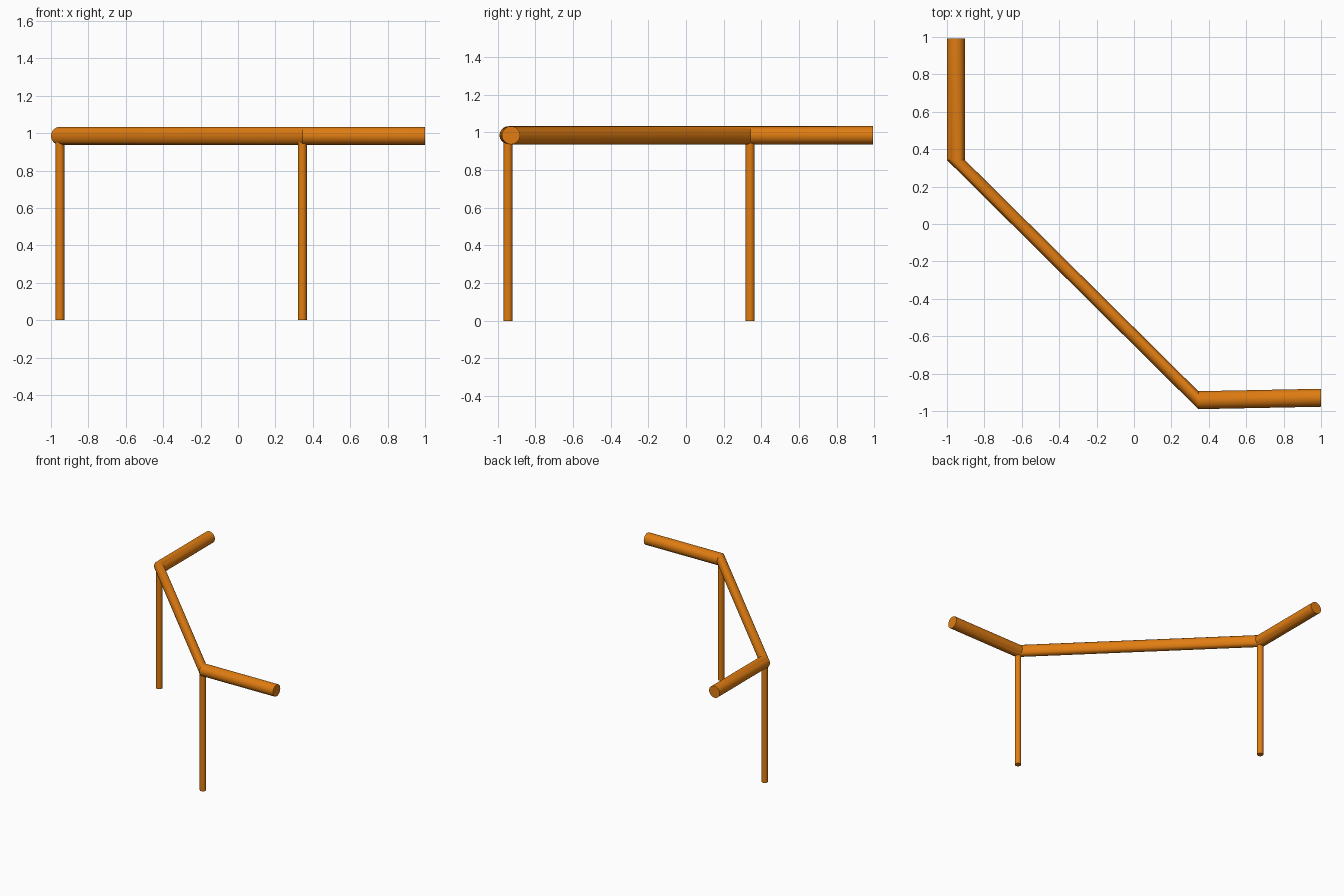
import bpy, bmesh, math
from mathutils import Vector

if "Cube" in bpy.data.objects:
    bpy.data.objects.remove(bpy.data.objects["Cube"])

orange = bpy.data.materials.new("orange paint")
orange.diffuse_color = (0.75, 0.205, 0.006, 1)
orange.use_nodes = True
orange.node_tree.nodes["Principled BSDF"].inputs["Base Color"].default_value = orange.diffuse_color

N = 32


def loft(name, stations):
    """Skin circles given as (centre, horizontal axis, vertical axis, radius)."""
    bm = bmesh.new()
    rings = []
    for c, u, v, r in stations:
        rings.append([bm.verts.new(Vector(c)
                      + Vector(u) * r * math.cos(2 * math.pi * i / N)
                      + Vector(v) * r * math.sin(2 * math.pi * i / N)) for i in range(N)])
    for a, b in zip(rings, rings[1:]):
        for i in range(N):
            j = (i + 1) % N
            bm.faces.new((a[i], a[j], b[j], b[i]))
    bm.faces.new(rings[0])
    bm.faces.new(rings[-1])
    bmesh.ops.recalc_face_normals(bm, faces=bm.faces)
    me = bpy.data.meshes.new(name)
    bm.to_mesh(me)
    bm.free()
    me.materials.append(orange)
    ob = bpy.data.objects.new(name, me)
    bpy.context.collection.objects.link(ob)
    bpy.ops.object.select_all(action='DESELECT')
    ob.select_set(True)
    bpy.context.view_layer.objects.active = ob
    bpy.ops.object.shade_smooth_by_angle(angle=math.radians(30))
    return ob


X, Y, Z = (1, 0, 0), (0, 1, 0), (0, 0, 1)
H, R = 0.985, 0.048

# Handrail: bent bar whose sections stay square to the end arms,
# so the diagonal run is flattened
loft("handrail", [
    ((-0.952, 0.992, H), X, Z, R),
    ((-0.952, 0.342, H), X, Z, R),
    ((0.344, -0.942, H), Y, Z, R),
    ((1.0, -0.929, H), Y, Z, R),
])

# Posts under the two bends
for name, x, y in (("left_post", -0.952, 0.34), ("right_post", 0.344, -0.945)):
    loft(name, [((x, y, 0), X, Y, 0.024), ((x, y, H - 0.03), X, Y, 0.024)])
